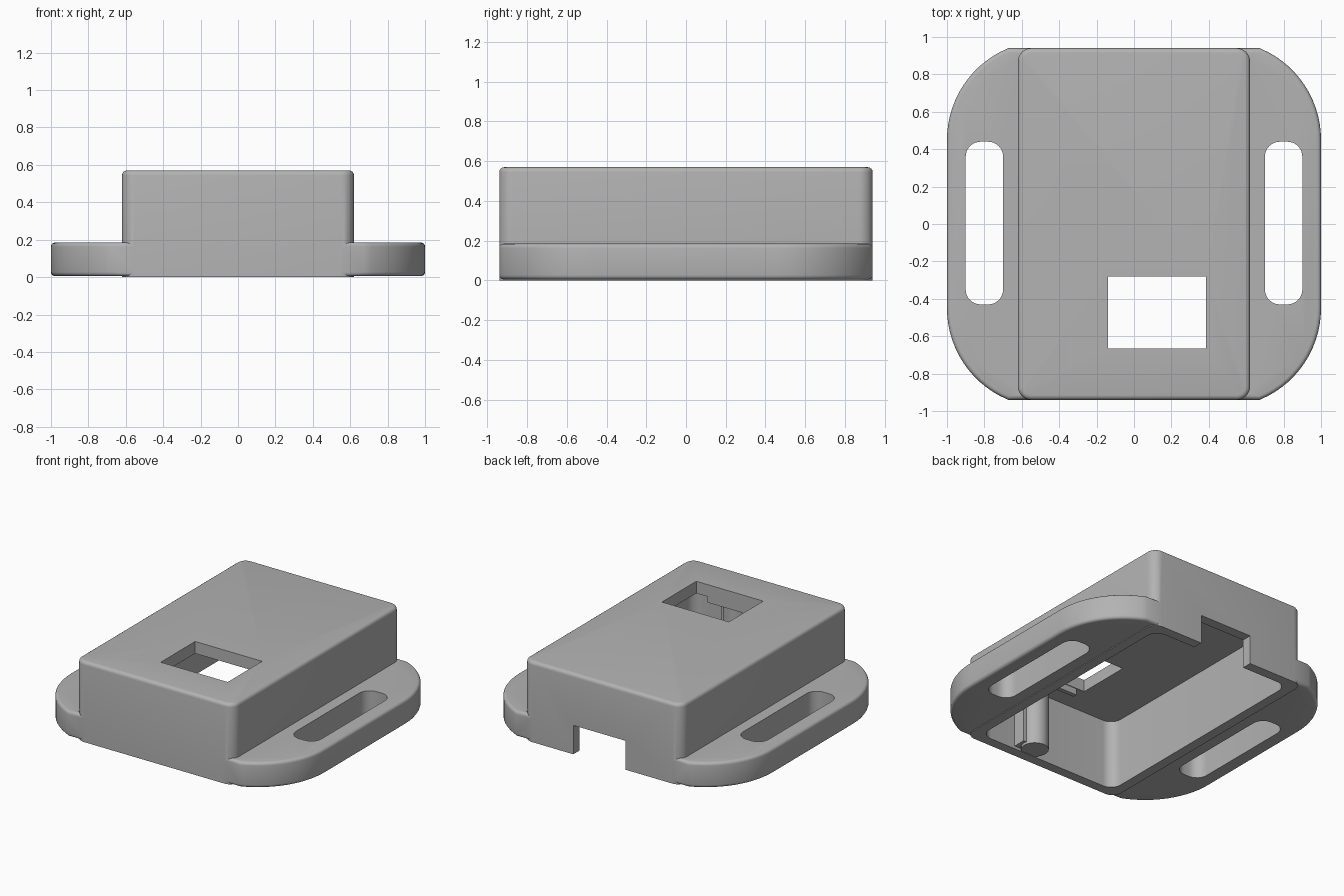
import bpy, bmesh, math

cube = bpy.data.objects.get("Cube")
if cube:
    bpy.data.objects.remove(cube, do_unlink=True)

grey = bpy.data.materials.new("plain_grey")
grey.use_nodes = True
grey.diffuse_color = (0.45, 0.45, 0.45, 1)
grey.node_tree.nodes["Principled BSDF"].inputs["Base Color"].default_value = (0.45, 0.45, 0.45, 1)


def arc(cx, cy, r, start, end, steps=8):
    return [(cx + r * math.cos(math.radians(start + (end - start) * i / steps)),
             cy + r * math.sin(math.radians(start + (end - start) * i / steps)))
            for i in range(steps + 1)]


def rounded_rect(x0, x1, y0, y1, r):
    if r == 0:
        return [(x0, y0), (x1, y0), (x1, y1), (x0, y1)]
    return (arc(x1 - r, y1 - r, r, 0, 90) + arc(x0 + r, y1 - r, r, 90, 180)
            + arc(x0 + r, y0 + r, r, 180, 270) + arc(x1 - r, y0 + r, r, 270, 360))


def prism(name, outline, z0, z1, top=0, bottom=0):
    """Extrude an outline upward and round its top and bottom rims."""
    bm = bmesh.new()
    base = bm.faces.new([bm.verts.new((x, y, z0)) for x, y in outline])
    new = bmesh.ops.extrude_face_region(bm, geom=[base])["geom"]
    for v in new:
        if isinstance(v, bmesh.types.BMVert):
            v.co.z = z1
    bmesh.ops.recalc_face_normals(bm, faces=bm.faces)
    for z, radius in ((z1, top), (z0, bottom)):
        if radius:
            rim = [e for e in bm.edges if all(abs(v.co.z - z) < 1e-4 for v in e.verts)]
            bmesh.ops.bevel(bm, geom=rim, offset=radius, segments=4, profile=0.5, affect='EDGES')
    mesh = bpy.data.meshes.new(name)
    bm.to_mesh(mesh)
    bm.free()
    obj = bpy.data.objects.new(name, mesh)
    bpy.context.collection.objects.link(obj)
    obj.data.materials.append(grey)
    return obj


def combine(target, other, operation):
    mod = target.modifiers.new(operation.lower(), 'BOOLEAN')
    mod.operation, mod.object, mod.solver = operation, other, 'EXACT'
    bpy.context.view_layer.objects.active = target
    bpy.ops.object.modifier_apply(modifier=mod.name)
    bpy.data.objects.remove(other, do_unlink=True)


# Housing with rounded corners
housing = prism("housing", rounded_rect(-0.62, 0.62, -0.94, 0.94, 0.07), 0, 0.57, top=0.025)

# Strap flange with swept corners
r, cx, cy, sweep = 0.53, 0.47, 0.45, 67.5
quarter = arc(cx, cy, r, 0, sweep, 14)
right_half = [(x, -y) for x, y in reversed(quarter)] + quarter
outline = right_half + [(-x, -y) for x, y in right_half]
flange = prism("flange", outline, 0.005, 0.185, top=0.022, bottom=0.022)
combine(housing, flange, 'UNION')

# Hollow interior, strap slots, window and cable notch
cuts = [(rounded_rect(-0.55, 0.55, -0.87, 0.87, 0.08), -0.1, 0.485),
        (rounded_rect(0.70, 0.90, -0.43, 0.44, 0.08), -0.1, 0.4),
        (rounded_rect(-0.90, -0.70, -0.43, 0.44, 0.08), -0.1, 0.4),
        (rounded_rect(-0.14, 0.385, -0.665, -0.28, 0), 0.3, 0.7),
        (rounded_rect(-0.185, 0.225, 0.8, 1.1, 0), -0.1, 0.205)]
for shape, z0, z1 in cuts:
    combine(housing, prism("cutter", shape, z0, z1), 'DIFFERENCE')

# Inner support post, its rib and the window ledge
post = prism("support_post", arc(0.16, -0.80, 0.09, 0, 337.5, 15), 0.003, 0.49)
rib = prism("post_rib", rounded_rect(0.22, 0.27, -0.88, -0.78, 0), 0.02, 0.49)
ledge = prism("window_ledge", rounded_rect(-0.08, 0.30, -0.70, -0.67, 0), 0.44, 0.49)

for obj in (housing, post, rib, ledge):
    bpy.ops.object.select_all(action='DESELECT')
    obj.select_set(True)
    bpy.context.view_layer.objects.active = obj
    bpy.ops.object.shade_smooth_by_angle(angle=math.radians(30))
